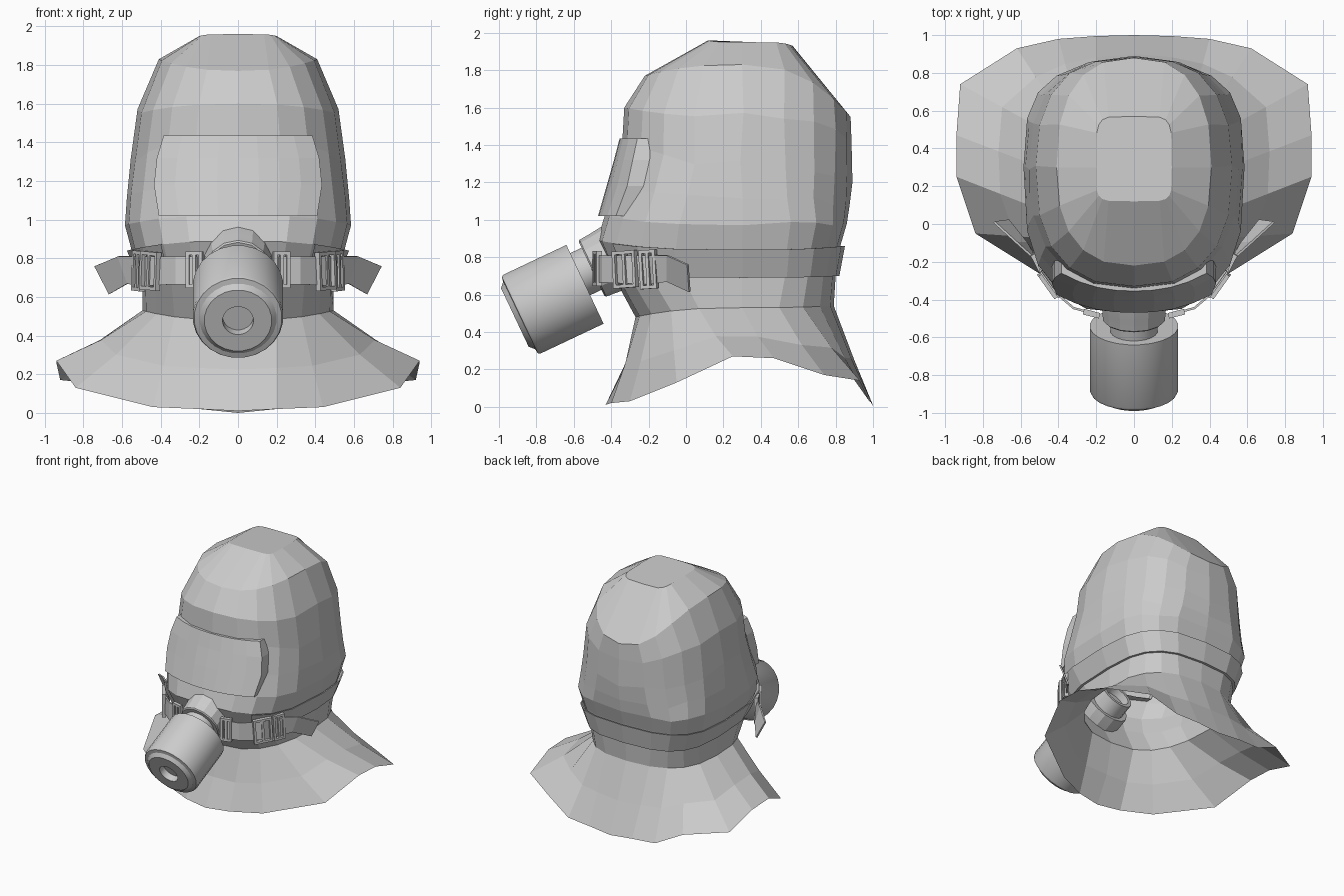
import bpy, bmesh, math, random
from mathutils import Vector, Matrix

if "Cube" in bpy.data.objects:
    bpy.data.objects.remove(bpy.data.objects["Cube"])

random.seed(4)
N = 20  # hood sides


def make(name, verts, faces, smooth=None):
    me = bpy.data.meshes.new(name)
    me.from_pydata([tuple(v) for v in verts], [], faces)
    bm = bmesh.new()
    bm.from_mesh(me)
    bmesh.ops.recalc_face_normals(bm, faces=bm.faces)
    bm.to_mesh(me)
    bm.free()
    ob = bpy.data.objects.new(name, me)
    bpy.context.collection.objects.link(ob)
    if smooth:
        bpy.ops.object.select_all(action='DESELECT')
        ob.select_set(True)
        bpy.context.view_layer.objects.active = ob
        bpy.ops.object.shade_smooth_by_angle(angle=math.radians(smooth))
    return ob


def mirror(ob):
    ob.modifiers.new("mirror", 'MIRROR').use_axis[0] = True
    return ob


def full(half):
    """Complete a half ring (front to back) by reflecting it in x."""
    return half + [Vector((-p.x, p.y, p.z)) for p in half[-2:0:-1]]


def half_ring(w, yf, yb, zf, zs, zb, n=2.5, jit=0.0, yc=0.3):
    pts = []
    for i in range(N // 2 + 1):
        t = math.pi * 2 * i / N
        s, c = abs(math.sin(t)), math.cos(t)
        x = w * s ** (2 / n) if 0 < i < N // 2 else 0
        ext = (yc - yf) if c > 0 else (yb - yc)
        y = yc - math.copysign(abs(c) ** (2 / n), c) * ext
        z = zs + ((zf if c > 0 else zb) - zs) * c * c
        if 2 < i < N // 2:
            z += random.uniform(-jit, jit)
            y += random.uniform(-jit, jit) * 0.4
        pts.append(Vector((x, y, z)))
    return pts


def loft(rings, closed=True):
    m = len(rings[0])
    verts = [p for r in rings for p in r]
    faces = [(a * m + i, a * m + (i + 1) % m, (a + 1) * m + (i + 1) % m, (a + 1) * m + i)
             for a in range(len(rings) - 1) for i in range(m if closed else m - 1)]
    return verts, faces


# Hood: crown, head, chin, neck and open flared skirt
specs = [
    (0.20, 0.12, 0.57, 1.96, 1.95, 1.93, 6, 0),
    (0.41, -0.22, 0.88, 1.77, 1.83, 1.55, 2.5, 0),
    (0.52, -0.33, 0.885, 1.60, 1.55, 1.42, 2.5, .025),
    (0.555, -0.34, 0.89, 1.43, 1.30, 1.20, 2.5, .025),
    (0.575, -0.39, 0.875, 1.20, 1.12, 1.08, 2.7, .02),
    (0.585, -0.435, 0.86, 1.02, 0.98, 0.98, 3, .01),
    (0.55, -0.475, 0.825, 0.89, 0.84, 0.86, 3, 0),
    (0.495, -0.40, 0.80, 0.72, 0.69, 0.70, 3, 0),
    (0.495, -0.27, 0.79, 0.48, 0.53, 0.54, 2.6, 0)]
halves = [half_ring(*s) for s in specs]
hem = [Vector(p) for p in (
    (0, -.43, .01), (.2, -.40, .02), (.44, -.30, .03), (.84, -.05, .13), (.94, .25, .27),
    (.94, .47, .26), (.92, .74, .17), (.62, .93, .14), (.4, .98, .03), (.2, .995, .02), (0, 1, 0))]
mid = [a.lerp(b, 0.5) - Vector((0, 0, 0.02)) for a, b in zip(halves[-1], hem)]
mid[0].y, mid[-1].y = -0.32, 0.90
verts, faces = loft([full(h) for h in halves + [mid, hem]])
make("hood", verts, faces + [tuple(range(N))])

# Neck band around the sides and back
band = []
for h, grow in ((halves[6], 0.015), (halves[6].copy(), 0.025), (halves[7].copy(), 0.02), (halves[7], 0.0)):
    r = []
    for p in full(h)[2:N - 1]:
        d = Vector((p.x, p.y - 0.25, 0)).normalized()
        r.append(p + d * grow)
    band.append(r)
make("neck_band", *loft(band, closed=False))

# Visor: raised curved window with a returned edge
rows = [(1.435, -0.355, .385, -.26), (1.32, -.385, .42, -.285),
        (1.18, -.425, .435, -.315), (1.02, -.47, .41, -.375)]
COLS = 8


def visor_row(z, yc, w, ye, back=0.0):
    us = [-1 + 2 * i / COLS for i in range(COLS + 1)]
    return [Vector((u * w, yc + (ye - yc) * abs(u) ** 2.3 + back, z)) for u in us]


grid = [visor_row(*r) for r in rows]
grid = [visor_row(*rows[0], back=0.09)] + grid + [visor_row(*rows[-1], back=0.09)]
vv, vf = loft(grid, closed=False)
for col in (0, COLS):
    base = len(vv)
    vv += [grid[k][col] + Vector((0, 0.09, 0)) for k in range(1, 5)]
    m = COLS + 1
    vf += [(k * m + col, (k + 1) * m + col, base + k, base + k - 1) for k in range(1, 4)]
make("visor", vv, vf)

# Filter assembly: lathed parts on a tilted axis
AX = Vector((0, .904, .427)).normalized()
UP = Vector((0, -.427, .904)).normalized()
ORG = Vector((0, -.54, .655))


def lathe(name, profile, sides, offset=0.0, smooth=35):
    rings = []
    for s, r in profile:
        c = ORG + AX * s + UP * offset
        rings.append([c + Vector((1, 0, 0)) * r * math.cos(a) + UP * r * math.sin(a)
                      for a in [2 * math.pi * (i + .5) / sides for i in range(sides)]])
    v, f = loft(rings)
    f.append(tuple(range(sides)))
    f.append(tuple(range(len(v) - sides, len(v))))
    return make(name, v, f, smooth)


lathe("filter_canister", [(-.36, .08), (-.415, .08), (-.415, .175), (-.39, .2),
                          (-.385, .228), (-.37, .235), (0, .235)], 24)
lathe("filter_neck", [(-.01, .126), (.08, .126)], 20, .06)
lathe("filter_flange", [(.067, .16), (.075, .168), (.13, .172), (.20, .18), (.28, .18)], 14, .06, 20)
lathe("inner_port", [(.34, .10), (.40, .10), (.40, .13), (.22, .13)], 16, .04)

# Side straps with loose flared tails
top = [(.21, -.475, .81), (.32, -.445, .81), (.45, -.335, .81), (.52, -.19, .81),
       (.62, -.10, .81), (.74, .01, .76)]
low = [(.21, -.475, .665), (.32, -.445, .665), (.45, -.335, .66), (.51, -.19, .655),
       (.57, -.10, .67), (.665, .02, .615)]
strap = mirror(make("strap", *loft([top, low], closed=False)))
sol = strap.modifiers.new("thick", 'SOLIDIFY')
sol.thickness, sol.offset = 0.012, 0


# Buckles: rectangular frames of thin bars
def buckle(name, loc, yaw, tilt, w, h, bar=0.018):
    bm = bmesh.new()
    bars = [((x, 0, 0), (bar, .03, h)) for x in (-w / 2, 0, w / 2)]
    bars += [((0, 0, z), (w + bar, .03, bar)) for z in (-h / 2, h / 2)]
    m = Matrix.Translation(loc) @ Matrix.Rotation(yaw, 4, 'Z') @ Matrix.Rotation(tilt, 4, 'Y')
    for c, size in bars:
        bmesh.ops.create_cube(bm, size=1, matrix=m @ Matrix.Translation(c) @ Matrix.Diagonal((*size, 1)))
    me = bpy.data.meshes.new(name)
    bm.to_mesh(me)
    bm.free()
    ob = bpy.data.objects.new(name, me)
    bpy.context.collection.objects.link(ob)
    mirror(ob)


buckle("front_buckle", (.225, -.475, .74), .25, 0, .07, .17)
buckle("side_buckle", (.455, -.325, .735), .95, -.06, .13, .18)
buckle("tail_buckle", (.515, -.20, .735), 1.1, -.06, .08, .19)
